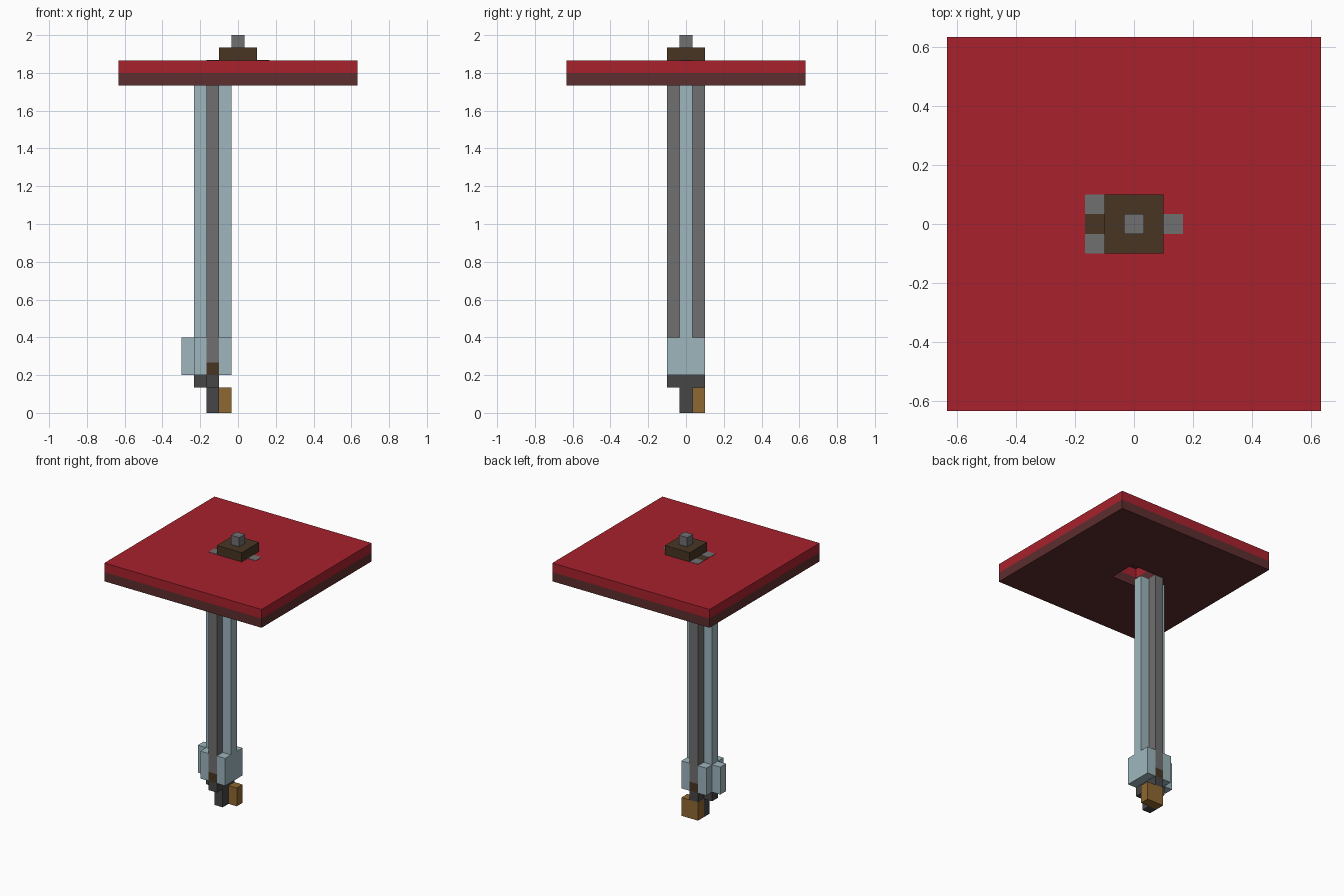
import bpy
import bmesh

if "Cube" in bpy.data.objects:
    bpy.data.objects.remove(bpy.data.objects["Cube"], do_unlink=True)

U = 2 / 30      # one block
BX = -2         # blade axis, in blocks


def material(name, rgb):
    """Flat colour given as 8-bit sRGB, stored as linear."""
    lin = [((c / 255 + 0.055) / 1.055) ** 2.4 for c in rgb]
    m = bpy.data.materials.new(name)
    m.use_nodes = True
    m.diffuse_color = (*lin, 1)
    m.node_tree.nodes["Principled BSDF"].inputs["Base Color"].default_value = (*lin, 1)
    return m


red = material("red", (168, 33, 45))
dark_red = material("dark red", (93, 45, 46))
brown = material("dark brown", (72, 53, 36))
steel = material("steel grey", (112, 112, 112))
charcoal = material("charcoal", (70, 70, 70))
pale_blue = material("pale blue", (157, 182, 190))
brass = material("brass", (143, 104, 50))


def finish(name, bm, mats):
    bmesh.ops.recalc_face_normals(bm, faces=bm.faces)
    mesh = bpy.data.meshes.new(name)
    bm.to_mesh(mesh)
    bm.free()
    for m in mats:
        mesh.materials.append(m)
    ob = bpy.data.objects.new(name, mesh)
    bpy.context.collection.objects.link(ob)
    return ob


def block(name, mat, x, y, z):
    """Box over inclusive block cells in x and y, and a height range in z."""
    bounds = [(x[0] - .5, x[1] + .5), (y[0] - .5, y[1] + .5), z]
    bm = bmesh.new()
    bmesh.ops.create_cube(bm, size=1)
    for v in bm.verts:
        v.co = [U * (hi if c > 0 else lo) for c, (lo, hi) in zip(v.co, bounds)]
    return finish(name, bm, [mat])


# Square canopy with a square socket, two colours by height
bm = bmesh.new()
corners = [(-1, -1), (1, -1), (1, 1), (-1, 1)]
rings = {}
for z in (26, 27, 28):
    for half in (9.5, 1.5):
        rings[z, half] = [bm.verts.new((U * half * a, U * half * b, U * z)) for a, b in corners]


def bridge(a, b):
    for i in range(4):
        j = (i + 1) % 4
        bm.faces.new((a[i], a[j], b[j], b[i]))


for half in (9.5, 1.5):
    bridge(rings[26, half], rings[27, half])
    bridge(rings[27, half], rings[28, half])
for z in (26, 28):
    bridge(rings[z, 9.5], rings[z, 1.5])
for f in bm.faces:
    f.material_index = 1 if f.calc_center_median().z < 27 * U else 0
finish("canopy", bm, [red, dark_red])

# Cap, finial and thin inlays on the canopy top
block("cap", brown, (-1, 1), (-1, 1), (28, 29))
block("finial", steel, (0, 0), (0, 0), (29, 30))
top = (27.98, 28.03)
block("inlay_left", steel, (2, 2), (0, 0), top)
block("inlay_center", brown, (BX, BX), (0, 0), top)

# Long shaft with a cross-shaped section
block("shaft_core", brown, (BX, BX), (0, 0), (3, 26))
for side, s in (("front", -1), ("back", 1)):
    block("inlay_" + side, steel, (BX, BX), (s, s), top)
    block("shaft_rib_" + side, steel, (BX, BX), (s, s), (4, 26))
    block("rib_foot_" + side, brown, (BX, BX), (s, s), (3, 4))
for side, s in (("right", -1), ("left", 1)):
    x = (BX + s, BX + s)
    block("shaft_edge_" + side, pale_blue, x, (0, 0), (6, 26))
    block("collar_" + side, pale_blue, x, (-1, 1), (3, 6))
block("collar_knob", pale_blue, (BX - 2, BX - 2), (0, 0), (3, 6))

# Lower fitting and handle
block("lower_bar", charcoal, (BX, BX), (-1, 1), (2, 3))
block("lower_bar_stub", charcoal, (BX - 1, BX - 1), (0, 0), (2, 3))
block("handle", charcoal, (BX, BX), (0, 0), (0, 2))
block("handle_grip", brass, (BX, BX + 1), (1, 1), (0, 2))
